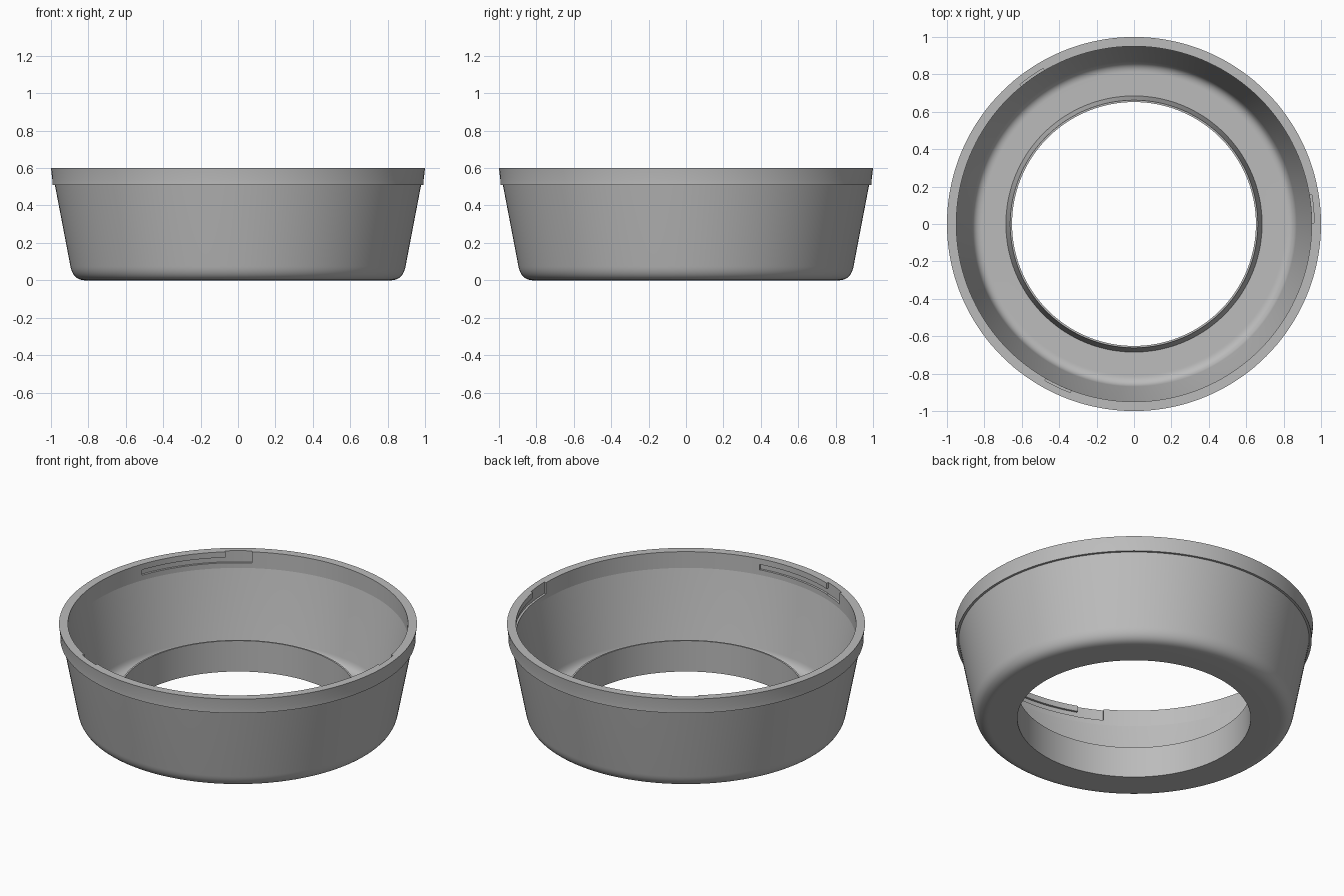
import bpy
import bmesh
from math import cos, sin, radians

cube = bpy.data.objects.get("Cube")
if cube:
    bpy.data.objects.remove(cube, do_unlink=True)

SEGMENTS = 144
WALL_R, SLOT_R = 0.95, 0.963

grey = bpy.data.materials.new("plain grey")
grey.use_nodes = True
grey.diffuse_color = (0.5, 0.5, 0.5, 1)
grey.node_tree.nodes["Principled BSDF"].inputs["Base Color"].default_value = grey.diffuse_color


def rounded(a, corner, b, steps=16):
    """Curved run of profile points from a to b, pulled towards the corner."""
    pts = []
    for i in range(steps + 1):
        t = i / steps
        pts.append(tuple((1 - t) ** 2 * p + 2 * t * (1 - t) * q + t * t * r
                         for p, q, r in zip(a, corner, b)))
    return pts


def revolve(name, profile, start=0, sweep=360):
    """Turn a closed (radius, height) profile about z; cap it when partial."""
    full = sweep == 360
    steps = SEGMENTS if full else max(4, int(sweep / 1.5))
    bm = bmesh.new()
    rings = []
    for i in range(steps if full else steps + 1):
        a = radians(start + sweep * i / steps)
        rings.append([bm.verts.new((r * cos(a), r * sin(a), z)) for r, z in profile])
    n = len(profile)
    for i in range(steps):
        one, two = rings[i], rings[(i + 1) % len(rings)]
        for j in range(n):
            k = (j + 1) % n
            bm.faces.new((one[j], two[j], two[k], one[k]))
    if not full:
        bm.faces.new(rings[0])
        bm.faces.new(rings[-1][::-1])
    bmesh.ops.recalc_face_normals(bm, faces=bm.faces)
    mesh = bpy.data.meshes.new(name)
    bm.to_mesh(mesh)
    bm.free()
    mesh.materials.append(grey)
    obj = bpy.data.objects.new(name, mesh)
    bpy.context.collection.objects.link(obj)
    return obj


# Housing: base, tapered outer wall, stepped rim, inner wall, floor and hole lip
profile = [(0.652, 0)]
profile += rounded((0.815, 0), (0.882, 0), (0.896, 0.075))
profile += [(0.979, 0.51), (0.993, 0.51), (0.993, 0.54), (1, 0.6), (WALL_R, 0.6), (WALL_R, 0.5)]
profile += rounded((0.869, 0.09), (0.858, 0.04), (0.81, 0.04))
profile += [(0.685, 0.04), (0.662, 0.19), (0.652, 0.19)]
housing = revolve("housing", profile)


# Three twist-lock slots: an opening in the rim leading to a sideways channel
def block(low, high):
    return [(WALL_R - 0.02, low), (SLOT_R, low), (SLOT_R, high), (WALL_R - 0.02, high)]


cutters = []
for turn in (0.3, 120.3, 240.3):
    cutters.append(revolve("slot_opening_cutter", block(0.53, 0.65), turn, 9))
    cutters.append(revolve("slot_channel_cutter", block(0.532, 0.565), turn + 5, 34))

bpy.ops.object.select_all(action="DESELECT")
bpy.context.view_layer.objects.active = housing
housing.select_set(True)
for cutter in cutters:
    cutter.hide_render = True
    mod = housing.modifiers.new("slot", "BOOLEAN")
    mod.operation = "DIFFERENCE"
    mod.solver = "EXACT"
    mod.object = cutter
    bpy.ops.object.modifier_apply(modifier=mod.name)
    bpy.data.objects.remove(cutter, do_unlink=True)

bpy.ops.object.shade_smooth_by_angle(angle=radians(10))
